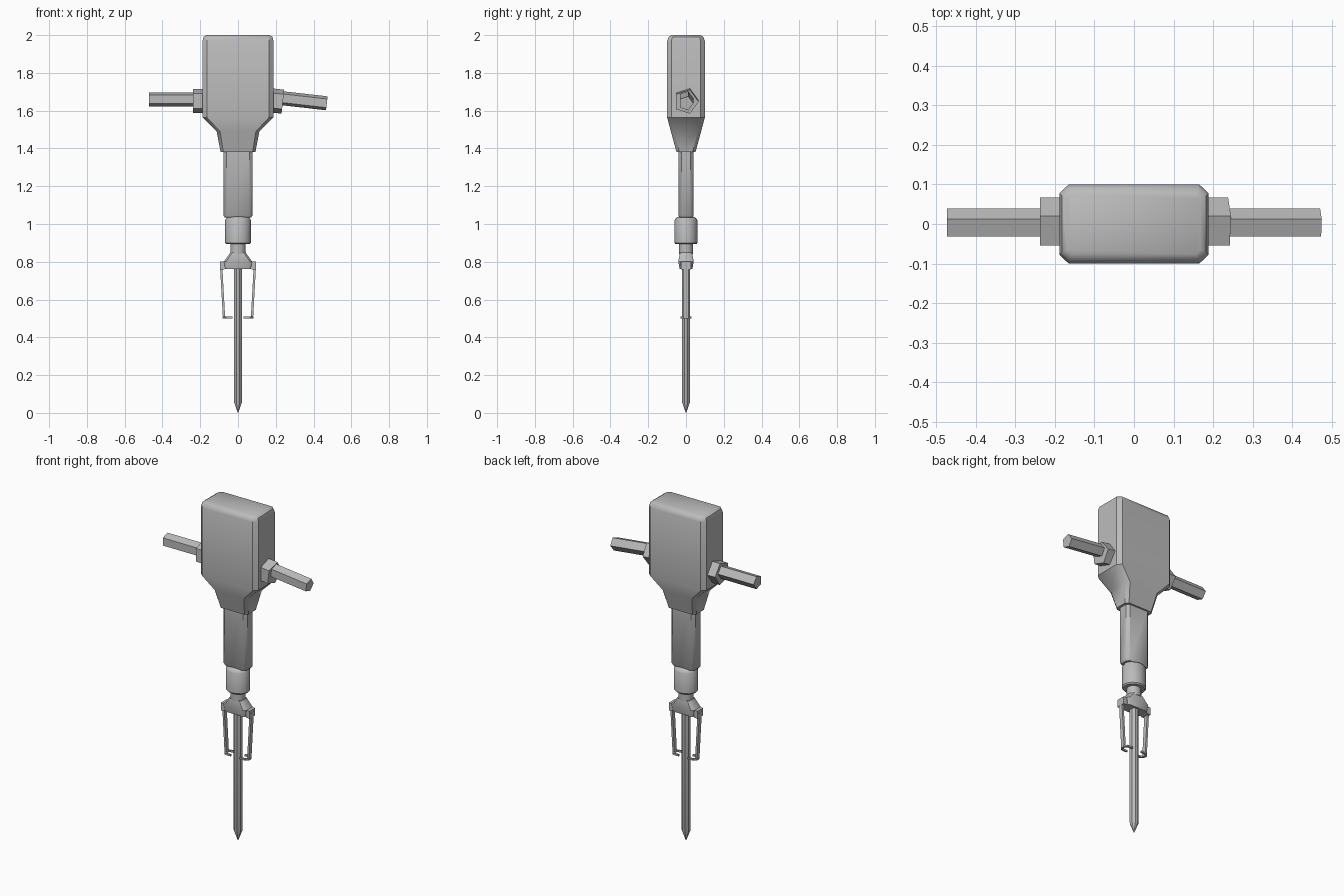
import bpy, bmesh, math
from mathutils import Vector, Matrix

if "Cube" in bpy.data.objects:
    bpy.data.objects.remove(bpy.data.objects["Cube"])

# One plain grey metal for the whole tool
GREY = (0.5, 0.5, 0.5, 1)
metal = bpy.data.materials.new("grey metal")
metal.use_nodes = True
metal.diffuse_color = GREY
metal.node_tree.nodes["Principled BSDF"].inputs["Base Color"].default_value = GREY


def finish(name, bm, angle):
    """Turn a bmesh into a named, shaded object."""
    bmesh.ops.recalc_face_normals(bm, faces=bm.faces)
    mesh = bpy.data.meshes.new(name)
    bm.to_mesh(mesh)
    bm.free()
    mesh.materials.append(metal)
    ob = bpy.data.objects.new(name, mesh)
    bpy.context.collection.objects.link(ob)
    bpy.ops.object.select_all(action='DESELECT')
    ob.select_set(True)
    bpy.context.view_layer.objects.active = ob
    bpy.ops.object.shade_smooth_by_angle(angle=math.radians(angle))


def loft(name, rings, angle=40, matrix=Matrix.Identity(4)):
    """Skin a stack of equal-length rings and cap both ends."""
    bm = bmesh.new()
    loops = [[bm.verts.new(p) for p in ring] for ring in rings]
    n = len(loops[0])
    for a, b in zip(loops, loops[1:]):
        for i in range(n):
            j = (i + 1) % n
            bm.faces.new((a[i], a[j], b[j], b[i]))
    bm.faces.new(loops[0][::-1])
    bm.faces.new(loops[-1])
    bm.transform(matrix)
    finish(name, bm, angle)


def chamfered(z, hx, hy, cx, cy):
    """Rectangle with cut corners at height z."""
    return [(hx, -hy + cy, z), (hx, hy - cy, z), (hx - cx, hy, z), (-hx + cx, hy, z),
            (-hx, hy - cy, z), (-hx, -hy + cy, z), (-hx + cx, -hy, z), (hx - cx, -hy, z)]


def oval(z, rx, ry, n, start=0.0):
    """Regular polygon ring, optionally stretched."""
    return [(rx * math.cos(start + math.tau * i / n),
             ry * math.sin(start + math.tau * i / n), z) for i in range(n)]


def beam(name, a, b, wide, deep):
    """Rectangular bar from a to b, given half width and half depth."""
    a, b = Vector(a), Vector(b)
    d = (b - a).normalized()
    ref = Vector((0, 1, 0)) if abs(d.y) < 0.9 else Vector((0, 0, 1))
    u = d.cross(ref).normalized()
    v = d.cross(u)
    corners = [u * deep * s + v * wide * t for s, t in ((1, 1), (-1, 1), (-1, -1), (1, -1))]
    loft(name, [[p + c for c in corners] for p in (a, b)], 30)


# Motor housing, tapering down to the barrel
loft("motor_housing", [chamfered(*r) for r in (
    (1.38, 0.092, 0.050, 0.015, 0.015),
    (1.49, 0.113, 0.080, 0.018, 0.018),
    (1.565, 0.188, 0.100, 0.023, 0.022),
    (1.970, 0.188, 0.100, 0.023, 0.022),
    (1.991, 0.182, 0.091, 0.020, 0.020),
    (2.000, 0.168, 0.076, 0.012, 0.012))])

# Flattened barrel below the housing
loft("barrel", [chamfered(*r) for r in (
    (1.035, 0.070, 0.034, 0.016, 0.014),
    (1.045, 0.078, 0.040, 0.018, 0.016),
    (1.400, 0.078, 0.040, 0.018, 0.016))])

# Round collar, narrowing under the barrel
loft("collar", [oval(z, rx, ry, 16) for z, rx, ry in (
    (0.893, 0.062, 0.055), (0.900, 0.068, 0.061), (1.020, 0.068, 0.061),
    (1.030, 0.062, 0.055), (1.040, 0.060, 0.036))])

# Neck and chuck block
loft("neck", [oval(z, 0.041, 0.038, 12) for z in (0.84, 0.90)])
loft("chuck", [chamfered(*r) for r in (
    (0.762, 0.068, 0.034, 0.010, 0.008),
    (0.802, 0.074, 0.041, 0.012, 0.010),
    (0.848, 0.041, 0.032, 0.010, 0.010))])

# Chisel bit with a point
loft("chisel_bit", [oval(z, r, r, 8, math.pi / 8) for z, r in (
    (0.0, 0.001), (0.06, 0.024), (0.78, 0.024))])

# Retainer: a lug, a strap and an open hook on each side
hook = [(0.030, -0.023), (0.064, -0.023), (0.077, -0.010),
        (0.077, 0.010), (0.064, 0.023), (0.030, 0.023)]
for side, s in (("left", 1), ("right", -1)):
    beam(side + "_retainer_lug", (s * 0.083, 0, 0.758), (s * 0.083, 0, 0.802), 0.026, 0.012)
    beam(side + "_retainer_strap", (s * 0.090, 0, 0.79), (s * 0.074, 0, 0.502), 0.012, 0.006)
    for i, (p, q) in enumerate(zip(hook, hook[1:])):
        beam(f"{side}_retainer_hook_{i + 1}", (s * p[0], p[1], 0.506),
             (s * q[0], q[1], 0.506), 0.005, 0.005)

# Five-sided handles and sockets; the left one droops slightly
for side, s, droop, handle_z, socket_z in (("left", 1, 6.5, 1.672, 1.654),
                                           ("right", -1, 0, 1.660, 1.652)):
    turn = Matrix.Rotation(math.radians(s * 90 + droop), 4, 'Y')
    loft(side + "_handle_socket",
         [oval(h, 0.067, 0.067, 5, math.pi / 2) for h in (-0.02, 0.058)],
         30, Matrix.Translation((s * 0.18, 0, socket_z)) @ turn)
    loft(side + "_handle",
         [oval(h, 0.039, 0.039, 5, math.pi / 2) for h in (0.0, 0.292)],
         30, Matrix.Translation((s * 0.18, 0, handle_z)) @ turn)
